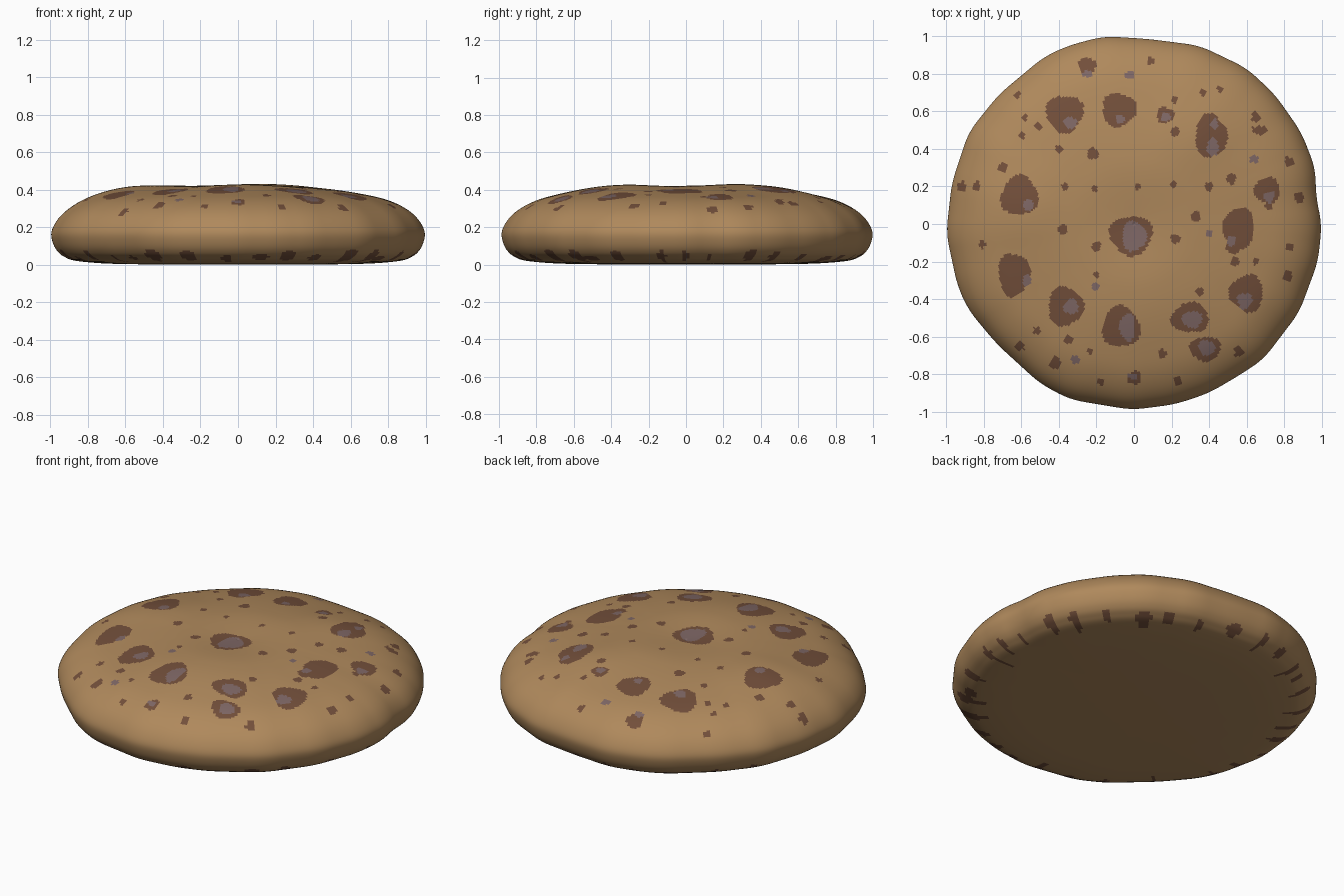
import bpy, math, random
from mathutils import Vector

random.seed(4)
SEG = 300

# irregular outline seen from above
OUTLINE = [(1.0, 0), (.97, .14), (.965, .3), (.89, .49), (.75, .69), (.6, .83), (.35, .95),
           (.08, .985), (-.16, 1.0), (-.35, .95), (-.48, .89), (-.72, .69), (-.88, .49),
           (-.97, .22), (-1.0, -.05), (-.94, -.33), (-.88, -.46), (-.73, -.64), (-.5, -.85),
           (-.34, -.935), (-.01, -.99), (.22, -.96), (.4, -.9), (.57, -.8), (.69, -.72),
           (.88, -.47), (.98, -.2)]
# half section: radius share, height, number of steps to the next point
PROFILE = [(0, .405, 22), (.25, .415, 14), (.4, .41, 14), (.55, .395, 14), (.7, .37, 10),
           (.8, .345, 8), (.88, .31, 7), (.94, .268, 6), (.98, .22, 6), (1, .17, 6),
           (.993, .12, 6), (.97, .075, 6), (.93, .042, 6), (.85, .018, 5), (.6, .003, 3), (0, 0, 0)]
# gentle swellings of the top: x, y, height, spread
BUMPS = [(-.62, .08, .028, .17), (.05, -.4, .014, .2), (.08, .25, .014, .2), (.35, .5, .018, .15)]

# large chips: x, y, half width, half height
CHIPS = [(-.37, .59, .1, .1), (-.08, .61, .09, .09), (.41, .47, .085, .115), (-.61, .15, .1, .105),
         (.71, .18, .07, .07), (.56, -.02, .085, .11), (-.015, -.06, .115, .105),
         (-.64, -.27, .085, .115), (-.365, -.44, .095, .105), (-.07, -.55, .1, .11),
         (.3, -.5, .1, .08), (.6, -.37, .09, .1), (.38, -.665, .085, .065),
         (-.25, .84, .045, .05), (.165, .58, .045, .045), (-.22, .375, .032, .032),
         (-.42, -.74, .033, .035), (0, -.82, .04, .035), (.67, .5, .04, .025), (.53, -.13, .04, .03)]
# crumbs: x, y
CRUMBS = [(.46, .72), (.22, .66), (.09, .87), (-.62, .69), (-.58, .57), (-.51, .52), (.83, .33),
          (.65, .57), (.22, .49), (-.03, .8), (-.4, .4), (-.37, .2), (-.21, .19), (.02, .2),
          (.21, .21), (.33, .04), (-.38, -.03), (-.2, -.12), (.22, -.08), (.65, -.2), (-.81, -.11),
          (-.84, .2), (-.92, .2), (-.7, .3), (.52, .24), (.37, .7), (-.35, -.62), (.15, -.69), (-.52, -.57),
          (-.2, -.27), (.35, -.36), (-.23, -.68), (.56, -.68), (-.61, -.65), (.23, -.84), (-.18, -.84),
          (.88, .14), (.83, -.12), (.82, -.28), (.54, -.2), (.72, .1), (-.6, .47), (.4, .2)]
# pale glossy spots: x, y, half width, half height
GLINTS = [(-.34, .54, .035, .03), (-.075, .56, .025, .025), (.17, .57, .025, .025),
          (.42, .41, .03, .05), (.43, .53, .02, .03), (-.565, .1, .028, .03), (.72, .145, .03, .03),
          (.52, -.09, .025, .025), (0, -.065, .065, .08), (-.57, -.3, .02, .035),
          (-.335, -.44, .04, .04), (-.035, -.55, .04, .075), (.31, -.51, .055, .045),
          (.59, -.41, .04, .042), (.385, -.66, .042, .042), (.64, .345, .025, .02),
          (-.025, .795, .025, .022), (-.25, .8, .025, .02), (-.315, -.72, .024, .024),
          (-.005, -.815, .025, .018), (-.205, -.335, .022, .022), (.4, -.05, .02, .02)]

SPOTS = CHIPS + [(x, y, r, r * 1.1) for x, y in CRUMBS for r in [random.uniform(.014, .027)]]
# dark marks round the lower rim: angle, half angle, lowest and highest z
MARKS = [((i + random.uniform(-.3, .3)) * math.tau / 34, random.uniform(.015, .05),
          random.uniform(.012, .025), random.uniform(.045, .085)) for i in range(34)]


def outline_radius(a):
    d = Vector((math.cos(a), math.sin(a)))
    for p, q in zip(OUTLINE, OUTLINE[1:] + OUTLINE[:1]):
        p, q = Vector(p), Vector(q)
        if p.cross(d) >= -1e-9 and d.cross(q) >= -1e-9 and p.dot(d) > 0:
            return p.cross(q) / d.cross(q - p)
    return 1.0


def inside(x, y, spots):
    for i, (cx, cy, rx, ry) in enumerate(spots):
        u, v = (x - cx) / rx, (y - cy) / ry
        if u * u + v * v < 1.6 and u * u + v * v < 1 + .17 * math.sin(3 * math.atan2(v, u) + i):
            return True
    return False


def smooth_point(i, t):
    # Catmull-Rom through the half section
    n = len(PROFILE)
    p = [Vector(PROFILE[min(max(k, 0), n - 1)][:2]) for k in range(i - 1, i + 3)]
    return .5 * (2 * p[1] + (p[2] - p[0]) * t + (2 * p[0] - 5 * p[1] + 4 * p[2] - p[3]) * t * t
                 + (3 * p[1] - p[0] - 3 * p[2] + p[3]) * t ** 3)


def make_material(name, colour):
    m = bpy.data.materials.new(name)
    m.diffuse_color = (*colour, 1)
    return m


# cookie body: the half section swept round the outline
angles = [k * math.tau / SEG for k in range(SEG)]
raw = [outline_radius(a) for a in angles]
radii = [sum(raw[(k + j) % SEG] for j in range(-3, 4)) / 7 for k in range(SEG)]
section = [smooth_point(i, s / n) for i, (_, _, n) in enumerate(PROFILE[:-1]) for s in range(n)][1:]
verts, faces = [(0, 0, .405)], []
for f, z in section:
    for a, r in zip(angles, radii):
        x, y = f * r * math.cos(a), f * r * math.sin(a)
        lift = sum(h * math.exp(-((x - bx) ** 2 + (y - by) ** 2) / (2 * s * s))
                   for bx, by, h, s in BUMPS) if z > .2 else 0
        verts.append((x, y, max(z, 0) + lift * min(1, (z - .2) / .12)))
verts.append((0, 0, 0))
last = len(verts) - 1
for k in range(SEG):
    n = (k + 1) % SEG
    faces.append((0, 1 + k, 1 + n))
    for j in range(len(section) - 1):
        b = 1 + j * SEG
        faces.append((b + k, b + SEG + k, b + SEG + n, b + n))
    faces.append((last - SEG + k, last, last - SEG + n))
mesh = bpy.data.meshes.new("cookie")
mesh.from_pydata(verts, [], faces)
cookie = bpy.data.objects.new("cookie", mesh)
bpy.context.collection.objects.link(cookie)
mesh.materials.append(make_material("baked dough", (.43, .25, .107)))
mesh.materials.append(make_material("chocolate", (.17, .078, .043)))
mesh.materials.append(make_material("chocolate gloss", (.21, .135, .13)))

# colour by place: chips and gloss on top, marks round the lower rim
for p in mesh.polygons:
    x, y, z = p.center
    if z > .19:
        p.material_index = 2 if inside(x, y, GLINTS) else 1 if inside(x, y, SPOTS) else 0
    elif .01 < z < .1:
        a = math.atan2(y, x) % math.tau
        for ma, w, lo, hi in MARKS:
            d = (a - ma + math.pi) % math.tau - math.pi
            u, v = d / w, (2 * z - lo - hi) / (hi - lo)
            if u * u + v * v < 1:
                p.material_index = 1
mesh.shade_smooth()
